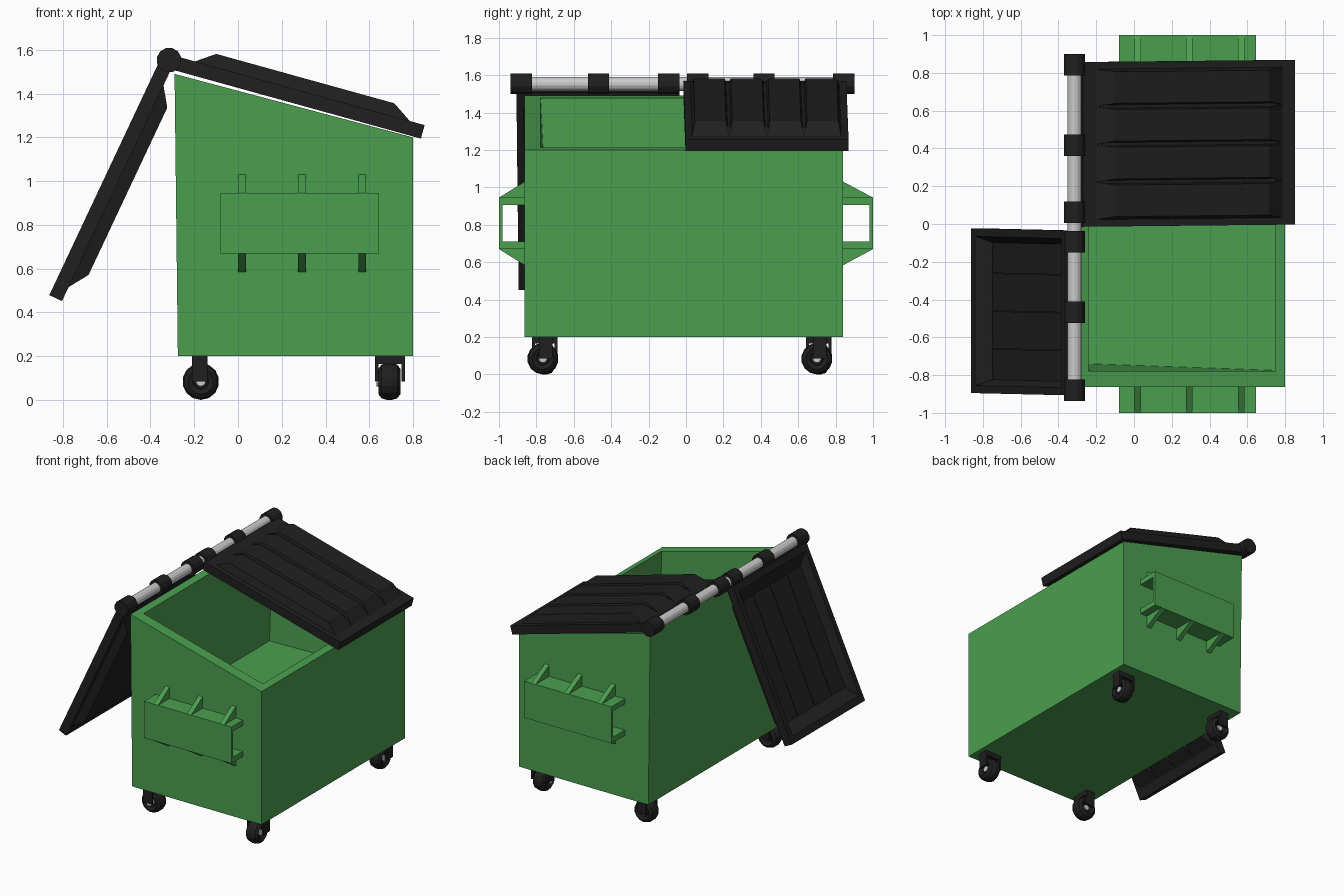
import bpy, bmesh
from math import sin, cos, pi, radians
from mathutils import Vector, Matrix

if "Cube" in bpy.data.objects:
    bpy.data.objects.remove(bpy.data.objects["Cube"])


def material(name, rgb):
    m = bpy.data.materials.new(name)
    m.diffuse_color = (*rgb, 1)
    m.use_nodes = True
    m.node_tree.nodes["Principled BSDF"].inputs["Base Color"].default_value = m.diffuse_color
    return m


GREEN = material("green_paint", (0.07, 0.345, 0.08))
BLACK = material("black_plastic", (0.014, 0.014, 0.014))


def loft(bm, rings, xf=lambda p: p):
    """Skin a list of equal-length rings and cap both ends."""
    vs = [[bm.verts.new(xf(Vector(p))) for p in r] for r in rings]
    n = len(vs[0])
    for a, b in zip(vs, vs[1:]):
        for i in range(n):
            bm.faces.new((a[i], a[(i + 1) % n], b[(i + 1) % n], b[i]))
    bm.faces.new(vs[0])
    bm.faces.new(vs[-1])


def rect(x0, x1, y0, y1, z):
    return [(x0, y0, z), (x1, y0, z), (x1, y1, z), (x0, y1, z)]


def box(bm, x0, x1, y0, y1, z0, z1, xf=lambda p: p):
    loft(bm, [rect(x0, x1, y0, y1, z0), rect(x0, x1, y0, y1, z1)], xf)


def lathe(bm, profile, axis, centre, sides):
    """Revolve (radius, offset) points round the x or y axis."""
    rings = []
    for r, a in profile:
        ring = []
        for i in range(sides):
            t = 2 * pi * (i + 0.5) / sides
            c, s = r * cos(t), r * sin(t)
            p = (a, c, s) if axis == "x" else (c, a, s)
            ring.append(Vector(p) + Vector(centre))
        rings.append(ring)
    loft(bm, rings)


def finish(name, bm, mat=None):
    bmesh.ops.recalc_face_normals(bm, faces=bm.faces)
    me = bpy.data.meshes.new(name)
    bm.to_mesh(me)
    bm.free()
    ob = bpy.data.objects.new(name, me)
    bpy.context.collection.objects.link(ob)
    if mat:
        me.materials.append(mat)
    return ob


# Bin body: outer shell, sloping rim, inner cavity with raised floor
def rim(x0, x1, y0, y1):
    return [(x, y, 1.49 - 0.29 * (x + 0.29) / 1.09) for x, y, _ in rect(x0, x1, y0, y1, 0)]


bm = bmesh.new()
loft(bm, [rect(-0.275, 0.80, -0.863, 0.84, 0.20),
          rim(-0.29, 0.80, -0.863, 0.84),
          rim(-0.24, 0.75, -0.778, 0.755),
          [(-0.24, -0.74, 0.7), (0.75, -0.775, 0.7), (0.75, 0.752, 0.7), (-0.24, 0.717, 0.7)]])
finish("bin_body", bm, GREEN)

# Fork pockets with triangular gussets, one on each end
for name, s, wall in (("front", -1, 0.86), ("back", 1, 0.837)):
    bm = bmesh.new()
    flip = lambda p: Vector((p.x, s * p.y, p.z))
    box(bm, -0.08, 0.645, 0.98, 1.0, 0.67, 0.945, flip)
    box(bm, -0.08, 0.645, wall, 0.98, 0.905, 0.945, flip)
    box(bm, -0.08, 0.645, wall, 0.98, 0.67, 0.71, flip)
    for x in (0.0, 0.275, 0.55):
        for z0, z1 in ((0.945, 1.032), (0.67, 0.582)):
            loft(bm, [[(xx, wall, z0), (xx, 1.0, z0), (xx, wall, z1)]
                      for xx in (x, x + 0.036)], flip)
    finish(name + "_fork_pocket", bm, GREEN)

# Lids: hollow tray with four raised pads, turned about the hinge
HINGE = (-0.315, 0, 1.553)


def lid(name, y0, angle):
    bm = bmesh.new()
    turn = Matrix.Translation((HINGE[0], y0, HINGE[2])) @ Matrix.Rotation(radians(angle), 4, "Y")

    def place(p):
        return turn @ Vector((p.x, p.y + 0.01 * p.x, p.z))

    loft(bm, [rect(0.20, 1.05, 0.08, 0.79, 0.040),
              rect(0.09, 1.155, 0.04, 0.83, -0.038),
              rect(0.04, 1.205, 0.0, 0.872, -0.038),
              rect(0.04, 1.205, 0.0, 0.872, 0.026),
              rect(0.125, 1.125, 0.05, 0.82, 0.026),
              rect(0.165, 1.085, 0.065, 0.805, 0.053)], place)
    for i in range(4):
        a = 0.037 + 0.2 * i
        loft(bm, [rect(0.114, 1.136, a, a + 0.197, 0.025),
                  rect(0.20, 1.045, a + 0.015, a + 0.182, 0.085)], place)
    finish(name, bm, BLACK)


lid("closed_lid", -0.015, 15.5)
lid("open_lid", -0.907, 115.2)

# Hinge pipe and clasps
bm = bmesh.new()
lathe(bm, [(0.038, -0.9), (0.038, 0.87)], "y", HINGE, 14)
finish("hinge_pipe", bm)
bm = bmesh.new()
for y in (-0.88, -0.468, -0.093, 0.062, 0.417, 0.843):
    lathe(bm, [(0.057, -0.057), (0.057, 0.057)], "y", (HINGE[0], y, HINGE[2]), 12)
finish("hinge_clasps", bm, BLACK)

# Casters: right pair spins about x, left pair about y
TYRE = [(0.032, -0.02), (0.036, -0.038), (0.058, -0.05), (0.077, -0.036), (0.084, -0.012),
        (0.084, 0.012), (0.077, 0.036), (0.058, 0.05), (0.036, 0.038), (0.032, 0.02)]


def caster(name, axis, wx, wy, px, py):
    c = (wx, wy, 0.084)
    bm = bmesh.new()
    lathe(bm, TYRE, axis, c, 14)
    finish(name + "_wheel", bm, BLACK)
    bm = bmesh.new()
    lathe(bm, [(0.022, -0.06), (0.022, 0.035)], axis, c, 10)
    finish(name + "_axle", bm)
    bm = bmesh.new()
    put = lambda p: Vector((px + p.x, py + p.y, p.z)) if axis == "x" else Vector((px - p.y, py + p.x, p.z))
    box(bm, -0.069, 0.069, -0.036, 0.036, 0.165, 0.202, put)
    box(bm, -0.069, -0.053, -0.036, 0.036, 0.085, 0.17, put)
    box(bm, 0.053, 0.069, -0.036, 0.036, 0.085, 0.17, put)
    finish(name + "_fork", bm, BLACK)


for side, y in (("front", -0.755), ("back", 0.71)):
    caster(side + "_right", "x", 0.692, y - 0.01, 0.695, y + 0.005)
    caster(side + "_left", "y", -0.17, y, -0.175, y)
